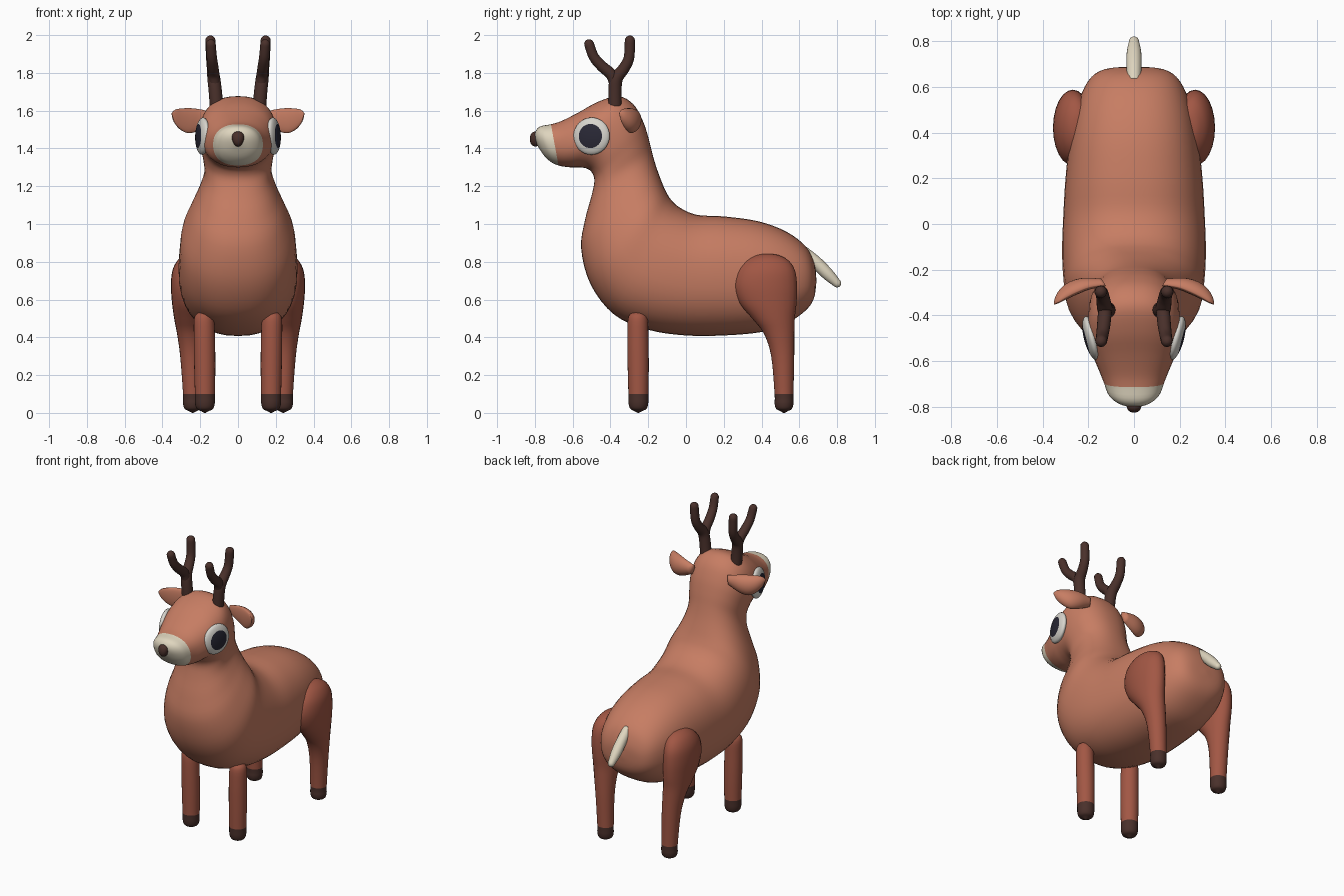
import bpy, bmesh, math
from mathutils import Vector, Matrix

if "Cube" in bpy.data.objects:
    bpy.data.objects.remove(bpy.data.objects["Cube"])


def material(name, rgb):
    m = bpy.data.materials.new(name)
    m.diffuse_color = (*rgb, 1)
    m.use_nodes = True
    m.node_tree.nodes["Principled BSDF"].inputs["Base Color"].default_value = m.diffuse_color
    return m


COAT = material("coat_orange", (0.57, 0.205, 0.125))
LEG = material("leg_rust", (0.36, 0.095, 0.058))
DARK = material("dark_brown", (0.068, 0.030, 0.024))
CREAM = material("cream", (0.74, 0.67, 0.52))
WHITE = material("eye_white", (0.68, 0.66, 0.61))
PUPIL = material("pupil_navy", (0.022, 0.021, 0.036))


def spline(keys, steps):
    """Smooth interpolation through rows of numbers."""
    out = []
    n = len(keys)
    for i in range(n - 1):
        p0, p1, p2, p3 = (keys[min(max(j, 0), n - 1)] for j in range(i - 1, i + 3))
        for s in range(steps):
            t = s / steps
            out.append([0.5 * (2 * b + (c - a) * t + (2 * a - 5 * b + 4 * c - d) * t * t
                               + (3 * b - a - 3 * c + d) * t ** 3)
                        for a, b, c, d in zip(p0, p1, p2, p3)])
    out.append(list(keys[-1]))
    return out


def finish(bm, name, mats, rule=None):
    bmesh.ops.recalc_face_normals(bm, faces=bm.faces)
    for f in bm.faces:
        f.smooth = True
        if rule:
            f.material_index = rule(f)
    me = bpy.data.meshes.new(name)
    bm.to_mesh(me)
    bm.free()
    for m in mats:
        me.materials.append(m)
    ob = bpy.data.objects.new(name, me)
    bpy.context.collection.objects.link(ob)
    return ob


def loft(name, sections, mats, rule=None, seg=24, power=2.0, flat=1.0):
    """Skin (centre, axis a, axis b) sections; flat squashes the +b half."""
    bm = bmesh.new()
    rings = []
    for c, a, b in sections:
        ring = []
        for i in range(seg):
            t = 2 * math.pi * i / seg
            u, v = math.cos(t), math.sin(t)
            u = math.copysign(abs(u) ** (2 / power), u)
            v = math.copysign(abs(v) ** (2 / power), v)
            ring.append(bm.verts.new(c + a * u + b * (v * flat if v > 0 else v)))
        rings.append(ring)
    for r0, r1 in zip(rings, rings[1:]):
        for i in range(seg):
            j = (i + 1) % seg
            bm.faces.new((r0[i], r0[j], r1[j], r1[i]))
    bm.faces.new(rings[0])
    bm.faces.new(rings[-1])
    return finish(bm, name, mats, rule)


def tube(name, keys, mat, steps=5):
    """Round-ended tube through (x, y, z, radius) rows."""
    pts = spline(keys, steps)
    pos = [Vector(p[:3]) for p in pts]
    secs = []
    last = len(pts) - 1
    for i, p in enumerate(pts):
        d = (pos[min(i + 1, last)] - pos[max(i - 1, 0)]).normalized()
        a = (Vector((1, 0, 0)) - d * d.x).normalized()
        secs.append((pos[i], a * p[3], d.cross(a) * p[3]))
    c, a, b = secs[-1]
    r = pts[-1][3]
    for ang in (25, 50, 70, 88):
        t = math.radians(ang)
        secs.append((c + d * r * math.sin(t), a * math.cos(t), b * math.cos(t)))
    return loft(name, secs, [mat], seg=20)


# Torso, neck and head: (upper y, upper z, lower y, lower z, half width)
BODY = [
    (.690, .71, .690, .69, .01), (.680, .79, .675, .60, .13), (.635, .88, .62, .53, .20),
    (.53, .96, .50, .455, .25), (.38, 1.015, .38, .425, .28), (.20, 1.04, .20, .41, .30),
    (.06, 1.048, .0, .41, .31), (-.03, 1.085, -.20, .44, .315), (-.08, 1.13, -.38, .52, .31),
    (-.11, 1.18, -.505, .68, .297), (-.135, 1.24, -.555, .87, .25),
    (-.16, 1.31, -.535, 1.02, .205), (-.18, 1.38, -.50, 1.15, .178),
    (-.20, 1.46, -.485, 1.23, .183), (-.23, 1.55, -.50, 1.275, .195),
    (-.28, 1.635, -.53, 1.295, .20), (-.36, 1.677, -.57, 1.30, .20),
    (-.47, 1.645, -.61, 1.30, .188), (-.57, 1.59, -.64, 1.303, .168),
    (-.66, 1.545, -.66, 1.306, .146), (-.715, 1.528, -.675, 1.31, .132),
    (-.775, 1.515, -.71, 1.325, .112), (-.800, 1.48, -.75, 1.36, .07),
    (-.795, 1.43, -.79, 1.42, .008)]
secs = []
for ty, tz, by, bz, w in spline(BODY, 4):
    top, low = Vector((0, ty, tz)), Vector((0, by, bz))
    secs.append(((top + low) / 2, Vector((w, 0, 0)), (top - low) / 2))


def is_muzzle(f):
    # in front of the slanted line across the snout
    c = f.calc_center_median()
    return int(c.z > 1.25 and c.y < -.675 - (c.z - 1.31) * .04 / .218)


loft("body", secs, [COAT, CREAM], is_muzzle, seg=40, power=2.3)

# Nose: tapered rounded block
bm = bmesh.new()
bmesh.ops.create_cube(bm, size=1)
for v in bm.verts:
    k = 1.0 if v.co.z > 0 else .5
    v.co = Vector((v.co.x * .1 * k, -.797 + v.co.y * .07, 1.45 + v.co.z * .095))
nose = finish(bm, "nose", [DARK])
nose.modifiers.new("round", "SUBSURF").levels = 3
nose.modifiers["round"].render_levels = 3

# Tail
tube("tail", [(0, .62, .855, .03), (0, .69, .795, .033), (0, .75, .735, .032), (0, .80, .686, .022)], CREAM)

# Leg rows: (z, centre y, radius y, centre x, radius x)
FRONT = [(.535, -.255, .004, .18, .004), (.53, -.255, .03, .18, .03), (.50, -.255, .052, .18, .052),
         (.40, -.255, .056, .178, .056), (.25, -.253, .056, .176, .056), (.10, -.252, .053, .175, .053),
         (.05, -.252, .052, .175, .052), (.022, -.252, .043, .175, .043), (.01, -.252, .022, .175, .022),
         (.0, -.252, .003, .175, .003)]
HIND = [(.842, .43, .005, .25, .004), (.835, .43, .06, .25, .035), (.805, .43, .115, .257, .065),
        (.75, .425, .153, .265, .083), (.67, .422, .166, .268, .087), (.58, .435, .150, .266, .083),
        (.50, .463, .113, .262, .076), (.42, .493, .081, .256, .067), (.30, .512, .061, .248, .058),
        (.10, .519, .050, .240, .051), (.05, .519, .050, .24, .051), (.022, .519, .042, .24, .043),
        (.01, .519, .022, .24, .022), (.0, .519, .003, .24, .003)]

for side, s in (("right", 1), ("left", -1)):
    # Legs with dark hooves
    for part, rows in (("front_leg", FRONT), ("hind_leg", HIND)):
        secs = [(Vector((s * x, y, z)), Vector((abs(rx), 0, 0)), Vector((0, abs(ry), 0)))
                for z, y, ry, x, rx in spline(rows, 4)]
        loft(f"{part}_{side}", secs, [LEG, DARK], lambda f: int(f.calc_center_median().z < .1))

    # Ears, flattened on the front: (x, y, z, half height, half thickness)
    ear = [(.13, -.265, 1.56, .03, .03), (.20, -.275, 1.55, .056, .045), (.255, -.295, 1.547, .066, .05),
           (.30, -.318, 1.557, .055, .042), (.333, -.34, 1.573, .033, .024), (.35, -.353, 1.585, .004, .003)]
    front = Vector((-s * .5, -.86, 0))
    secs = [(Vector((s * x, y, z)), Vector((s * -.1 * h, 0, h)), front * t)
            for x, y, z, h, t in spline(ear, 4)]
    loft(f"ear_{side}", secs, [COAT], flat=.3)

    # Antler: stem with back tine, plus front tine
    tube(f"antler_{side}", [(s * .112, -.375, 1.60, .036), (s * .12, -.376, 1.70, .035),
                            (s * .128, -.368, 1.77, .034), (s * .135, -.328, 1.825, .030),
                            (s * .141, -.302, 1.88, .028), (s * .146, -.297, 1.971, .027)], DARK)
    tube(f"antler_tine_{side}", [(s * .122, -.375, 1.73, .028), (s * .128, -.395, 1.79, .030),
                                 (s * .133, -.445, 1.835, .029), (s * .139, -.488, 1.885, .027),
                                 (s * .144, -.513, 1.952, .026)], DARK)

    # Eye: flattened ball whose outer cap is the pupil
    bm = bmesh.new()
    bmesh.ops.create_uvsphere(bm, u_segments=32, v_segments=18, radius=1)
    normal = Vector((s * .96, -.25, .03))
    turn = normal.to_track_quat('Z', 'Y').to_matrix().to_4x4()
    pupil = {f.index for f in bm.faces}
    bm.faces.index_update()
    pupil = {f.index for f in bm.faces
             if f.calc_center_median().z > 0 and f.calc_center_median().xy.length < .64}
    bmesh.ops.transform(bm, verts=bm.verts, matrix=Matrix.Translation((s * .187, -.5, 1.465)) @ turn
                        @ Matrix.Diagonal((.099, .099, .032, 1)))
    finish(bm, f"eye_{side}", [WHITE, PUPIL], lambda f: int(f.index in pupil))
